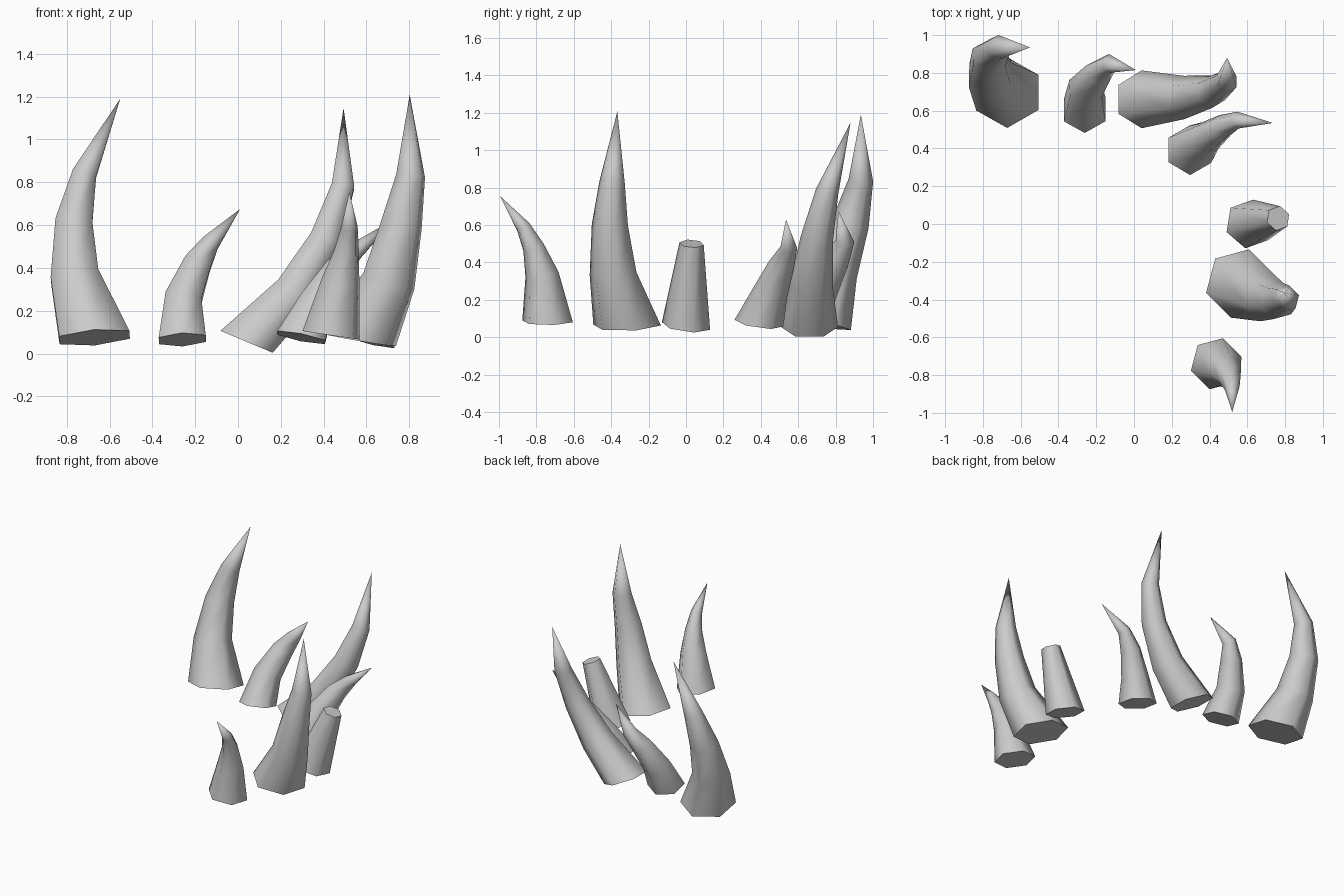
import bpy, bmesh
from math import cos, sin, radians
from mathutils import Vector

cube = bpy.data.objects.get("Cube")
if cube:
    bpy.data.objects.remove(cube, do_unlink=True)

grey = bpy.data.materials.new("horn_grey")
grey.use_nodes = True
colour = (0.6, 0.6, 0.6, 1)
grey.diffuse_color = colour
grey.node_tree.nodes["Principled BSDF"].inputs["Base Color"].default_value = colour


def ring(bm, centre, radius, normal, turn):
    """Six-sided cross-section square to the given direction."""
    tilt = Vector((0, 0, 1)).rotation_difference(normal)
    angles = [radians(turn + 60 * i) for i in range(6)]
    return [bm.verts.new(centre + tilt @ Vector((cos(a), sin(a), 0)) * radius)
            for a in angles]


def horn(name, path, base_lean, turn=30):
    """Skin a path of (x, y, z, radius); zero radius closes to a point."""
    bm = bmesh.new()
    points = [Vector(p[:3]) for p in path]
    last = len(points) - 1
    rings = []
    for i, (p, spec) in enumerate(zip(points, path)):
        if spec[3] == 0:
            rings.append([bm.verts.new(p)])
            continue
        if i == 0:
            normal = Vector((*base_lean, 1))
        elif i == last:
            normal = p - points[i - 1]
        else:
            normal = ((p - points[i - 1]).normalized()
                      + (points[i + 1] - p).normalized())
        rings.append(ring(bm, p, spec[3], normal, turn))

    # Side walls
    for low, high in zip(rings, rings[1:]):
        for j in range(6):
            k = (j + 1) % 6
            if len(high) == 1:
                bm.faces.new((low[j], low[k], high[0]))
            else:
                bm.faces.new((low[j], low[k], high[k], high[j]))
    for face in bm.faces:
        face.smooth = True

    # Flat end caps with crisp rims
    caps = [bm.faces.new(rings[0][::-1])]
    if len(rings[-1]) > 1:
        caps.append(bm.faces.new(rings[-1]))
    for cap in caps:
        for edge in cap.edges:
            edge.smooth = False

    mesh = bpy.data.meshes.new(name)
    bm.to_mesh(mesh)
    bm.free()
    mesh.materials.append(grey)
    obj = bpy.data.objects.new(name, mesh)
    bpy.context.collection.objects.link(obj)


# Back row, from the right side to the left
horn("tall_horn_back_right",
     [(-.67, .695, .075, .19), (-.762, .79, .355, .13), (-.767, .88, .61, .1),
      (-.717, .935, .84, .066), (-.55, .935, 1.19, 0)], (-.08, .2))
horn("small_horn_back",
     [(-.26, .605, .065, .127), (-.257, .715, .25, .098), (-.19, .8, .415, .075),
      (-.13, .85, .515, .05), (.01, .815, .675, 0)], (-.05, .26))
horn("tall_horn_back",
     [(.04, .66, .055, .153), (.265, .67, .28, .115), (.41, .7, .53, .087),
      (.49, .755, .78, .061), (.493, .88, 1.147, 0)], (.42, 0))
horn("small_horn_back_left",
     [(.295, .39, .075, .132), (.37, .45, .235, .095), (.46, .51, .385, .07),
      (.55, .55, .48, .045), (.735, .535, .63, 0)], (.2, .14))

# Left side, towards the front
horn("broken_horn",
     [(.61, 0, .06, .132), (.763, .03, .5, .066)], (.25, .12), turn=20)
horn("tall_horn_left",
     [(.56, -.315, .065, .187), (.705, -.39, .34, .13), (.763, -.407, .6, .1),
      (.806, -.395, .83, .07), (.802, -.367, 1.208, 0)], (.17, -.03), turn=15)
horn("small_horn_front",
     [(.435, -.74, .085, .14), (.478, -.77, .335, .093), (.507, -.815, .48, .06),
      (.52, -.87, .59, .04), (.52, -.995, .755, 0)], (.15, 0), turn=15)
